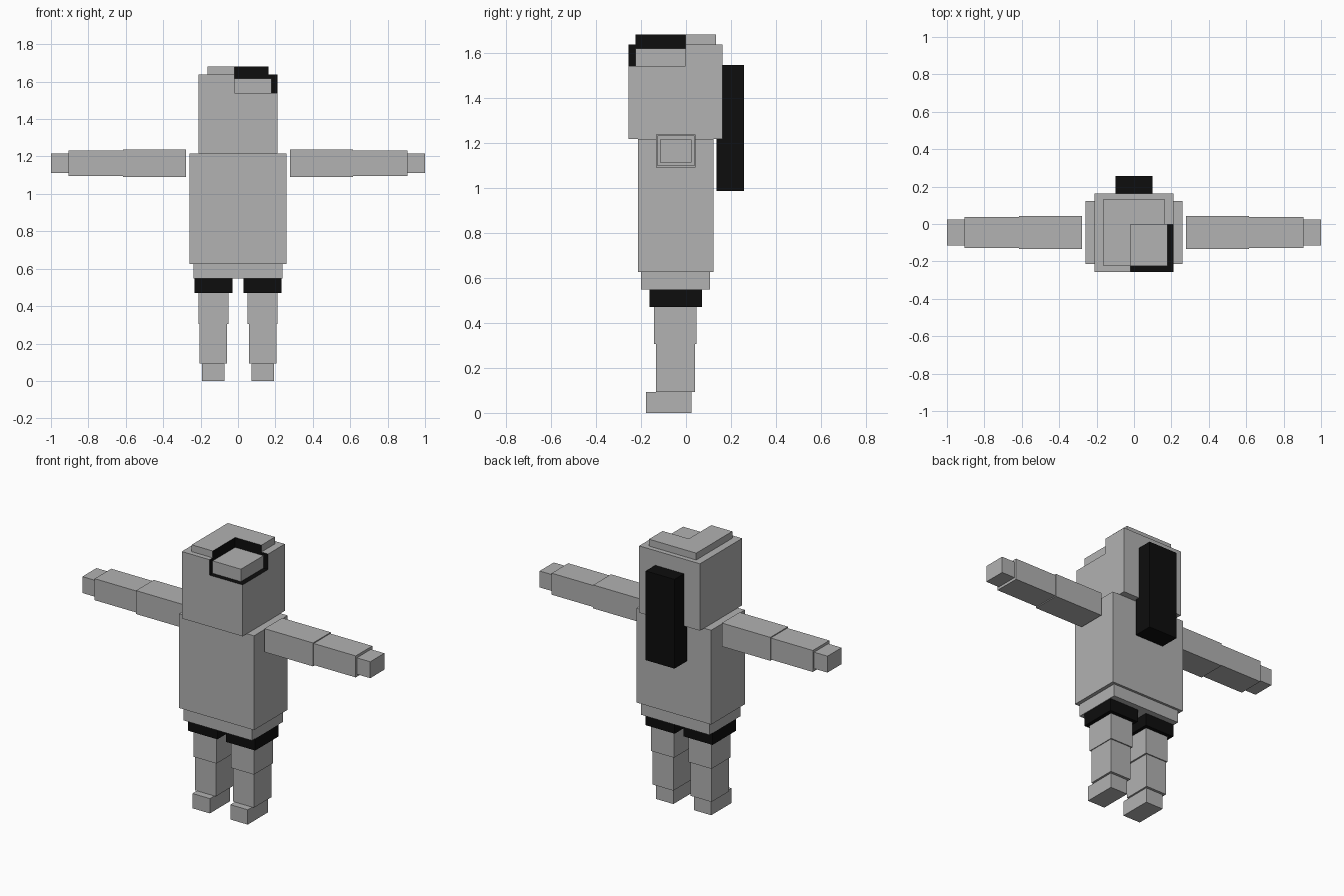
import bpy, bmesh

cube = bpy.data.objects.get("Cube")
if cube:
    bpy.data.objects.remove(cube, do_unlink=True)


def material(name, value):
    mat = bpy.data.materials.new(name)
    mat.use_nodes = True
    colour = (value, value, value, 1)
    mat.diffuse_color = colour
    mat.node_tree.nodes["Principled BSDF"].inputs["Base Color"].default_value = colour
    return mat


GREY = material("grey", 0.445)
BLACK = material("black", 0.004)


def prism(name, outline, z0, z1, mats=(GREY,), rule=None):
    """Extrude a counter-clockwise outline upwards; rule picks each face's material."""
    bm = bmesh.new()
    base = bm.faces.new([bm.verts.new((x, y, z0)) for x, y in outline])
    top = bmesh.ops.extrude_face_region(bm, geom=[base], use_keep_orig=True)["geom"]
    bmesh.ops.translate(bm, vec=(0, 0, z1 - z0),
                        verts=[v for v in top if isinstance(v, bmesh.types.BMVert)])
    bmesh.ops.recalc_face_normals(bm, faces=bm.faces[:])
    if rule:
        for f in bm.faces:
            f.material_index = int(rule(f))
    mesh = bpy.data.meshes.new(name)
    bm.to_mesh(mesh)
    bm.free()
    for m in mats:
        mesh.materials.append(m)
    obj = bpy.data.objects.new(name, mesh)
    bpy.context.collection.objects.link(obj)
    return obj


def box(name, x, y, z, mats=(GREY,), rule=None):
    (x0, x1), (y0, y1) = x, y
    return prism(name, [(x0, y0), (x1, y0), (x1, y1), (x0, y1)], z[0], z[1], mats, rule)


def pair(name, x, y, z, mat=GREY):
    box("left_" + name, x, y, z, (mat,))
    box("right_" + name, (-x[1], -x[0]), y, z, (mat,))


# Body
box("torso", (-0.26, 0.26), (-0.213, 0.122), (0.625, 1.217))
box("hips", (-0.237, 0.237), (-0.2, 0.107), (0.548, 0.625))

# Head with its front left top corner cut away and lined in black
NX, NY, FLOOR = -0.018, -0.002, 1.54


def notched(x, y0, y1):
    return [(-x, y0), (NX, y0), (NX, NY), (x, NY), (x, y1), (-x, y1)]


def in_notch(f):
    c, n = f.calc_center_median(), f.normal
    return (n.x > 0.9 and abs(c.x - NX) < 1e-3) or (n.y < -0.9 and abs(c.y - NY) < 1e-3)


box("head", (-0.211, 0.211), (-0.256, 0.163), (1.217, FLOOR), (GREY, BLACK),
    lambda f: f.normal.z > 0.9)
prism("head_crown", notched(0.211, -0.256, 0.163), FLOOR, 1.637, (GREY, BLACK), in_notch)
prism("head_cap", notched(0.164, -0.225, 0.133), 1.637, 1.68, (GREY, BLACK), in_notch)
box("corner_block", (NX, 0.178), (-0.225, NY), (FLOOR, 1.618))

# Hanging block at the back of the head
box("ponytail", (-0.1, 0.1), (0.135, 0.257), (0.985, 1.545), (BLACK,))

# Arms
pair("upper_arm", (0.278, 0.615), (-0.134, 0.042), (1.09, 1.237))
pair("forearm", (0.615, 0.907), (-0.127, 0.037), (1.096, 1.231))
pair("hand", (0.907, 1.0), (-0.116, 0.024), (1.112, 1.215))

# Legs
pair("shorts_leg", (0.03, 0.233), (-0.162, 0.07), (0.47, 0.548), BLACK)
pair("thigh", (0.05, 0.21), (-0.142, 0.047), (0.305, 0.47))
pair("shin", (0.06, 0.205), (-0.134, 0.04), (0.093, 0.305))
pair("foot", (0.071, 0.192), (-0.178, 0.024), (0.0, 0.093))
